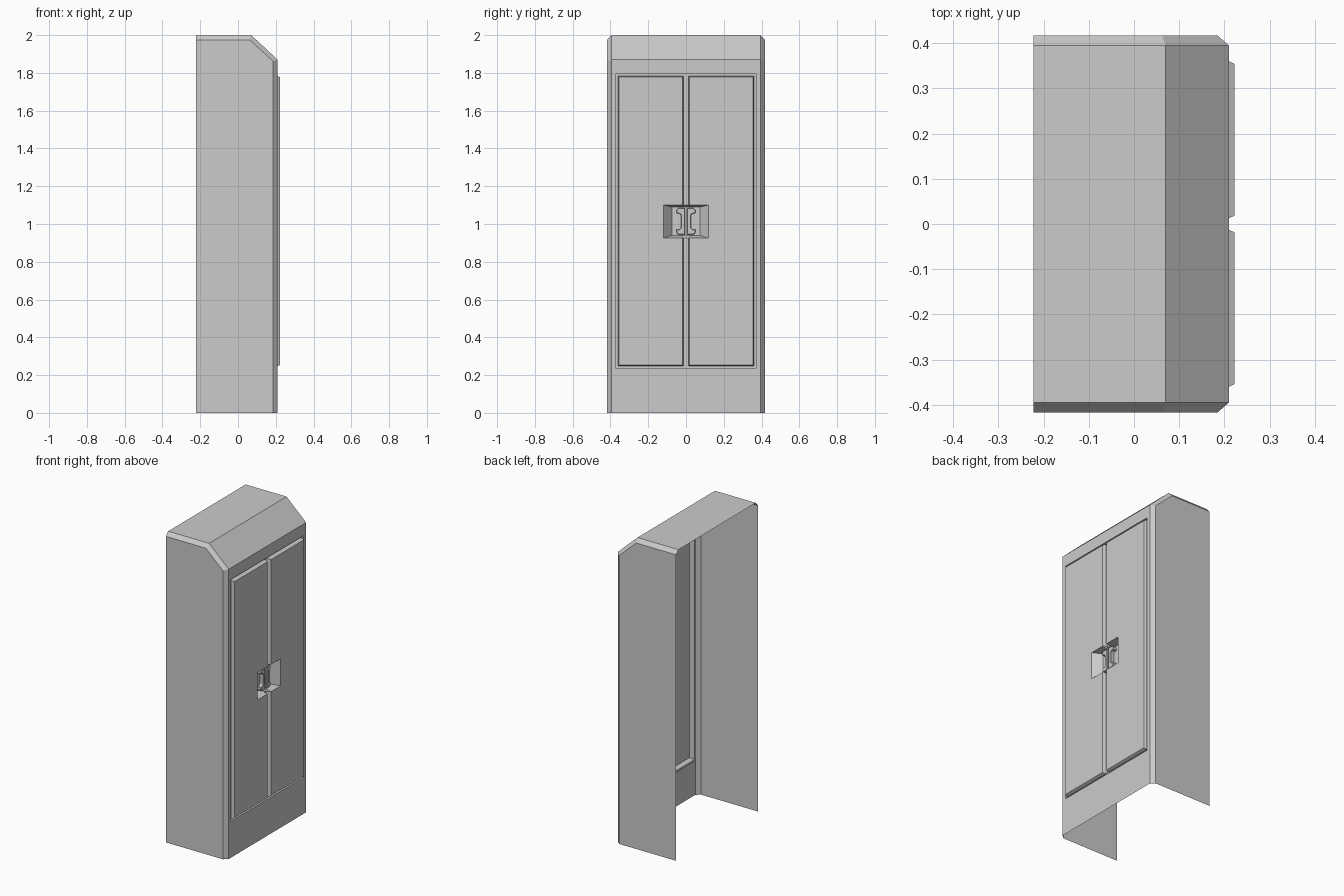
import bpy, bmesh

if "Cube" in bpy.data.objects:
    bpy.data.objects.remove(bpy.data.objects["Cube"])


def finish(name, bm, shell=True):
    """Weld, orient the surface towards +x and mirror it across y = 0."""
    bmesh.ops.remove_doubles(bm, verts=bm.verts, dist=1e-5)
    bmesh.ops.recalc_face_normals(bm, faces=bm.faces)
    bm.normal_update()
    if shell and sum(f.normal.x * f.calc_area() for f in bm.faces) < 0:
        bmesh.ops.reverse_faces(bm, faces=bm.faces)
    me = bpy.data.meshes.new(name)
    bm.to_mesh(me)
    bm.free()
    ob = bpy.data.objects.new(name, me)
    bpy.context.collection.objects.link(ob)
    m = ob.modifiers.new("mirror", "MIRROR")
    m.use_axis = (False, True, False)
    m.merge_threshold = 1e-4
    return ob


def loft(bm, *chains):
    """Bridge open chains of 3D points with quads."""
    rows = [[bm.verts.new(p) for p in c] for c in chains]
    for a, b in zip(rows, rows[1:]):
        for i in range(len(a) - 1):
            bm.faces.new((a[i], a[i + 1], b[i + 1], b[i]))


def u_chain(x, y0, y1, z0, z1):
    """Three sides of a rectangle in the plane x, open towards the centre."""
    return [(x, y0, z0), (x, y1, z0), (x, y1, z1), (x, y0, z1)]


BACK, FACE, GROOVE, DOOR, FLOOR = -0.222, 0.21, 0.19, 0.222, 0.172
Z0, Z1 = 0.925, 1.10      # handle pocket height range

# Cabinet shell: top, slope, chamfered corner and side (open back and base)
bm = bmesh.new()
top = [(BACK, 2.0), (0.07, 2.0), (FACE, 1.87), (FACE, 0.0)]
side = [(BACK, 1.975), (0.062, 1.975), (0.185, 1.862), (0.185, 0.0)]
loft(bm, [(x, 0, z) for x, z in top[:3]], [(x, 0.395, z) for x, z in top[:3]])
loft(bm, [(x, 0.395, z) for x, z in top], [(x, 0.417, z) for x, z in side])
s = [bm.verts.new((x, 0.417, z)) for x, z in side]
bm.faces.new(s + [bm.verts.new((BACK, 0.417, 0))])
# Front frame and the groove around the doors
loft(bm, u_chain(FACE, 0, 0.395, 0, 1.87),
     u_chain(FACE, 0, 0.37, 0.235, 1.795),
     u_chain(GROOVE, 0, 0.37, 0.235, 1.795),
     u_chain(GROOVE, 0, 0.36, 0.247, 1.783))
# Groove between the doors
for a, b in ((0.247, Z0), (Z1, 1.783)):
    loft(bm, [(GROOVE, 0, a), (GROOVE, 0, b)], [(GROOVE, 0.013, a), (GROOVE, 0.013, b)])
finish("cabinet_shell", bm)

# Raised doors with sloping edges, notched for the handle pocket
bm = bmesh.new()


def rim(x, y0, y1, z0, z1):
    c = u_chain(x, y0, y1, z0, z1)
    return [(x, y0, Z0)] + c + [(x, y0, Z1)]


loft(bm, rim(GROOVE, 0.013, 0.36, 0.247, 1.783),
     rim(FACE, 0.013, 0.36, 0.247, 1.783),
     rim(DOOR, 0.018, 0.354, 0.253, 1.777))
loft(bm, u_chain(DOOR, 0.018, 0.354, 0.253, 1.777),
     u_chain(DOOR, 0.018, 0.118, Z0, Z1))
finish("doors", bm)

# Handle pocket sunk into the doors
bm = bmesh.new()
inner = u_chain(FLOOR, 0.018, 0.075, Z0 + 0.015, Z1 - 0.01)
loft(bm, u_chain(DOOR, 0.018, 0.118, Z0, Z1), inner)
bm.faces.new([bm.verts.new(p) for p in inner])
mid = [(GROOVE, Z0), (FLOOR, Z0 + 0.015), (FLOOR, Z1 - 0.01), (GROOVE, Z1)]
loft(bm, [(x, 0, z) for x, z in mid], [(x, 0.018, z) for x, z in mid])
finish("handle_pocket", bm)

# Bracket-shaped pull handles
bm = bmesh.new()
half = [(0.005, 0.07), (0.04, 0.07), (0.05, 0.06), (0.05, 0.042),
        (0.035, 0.042), (0.026, 0.032)]
outline = half + [(y, -z) for y, z in reversed(half)]
f = bm.faces.new([bm.verts.new((FLOOR, y, 1.014 + z)) for y, z in outline])
ext = bmesh.ops.extrude_face_region(bm, geom=[f])
moved = [v for v in ext["geom"] if isinstance(v, bmesh.types.BMVert)]
bmesh.ops.translate(bm, verts=moved, vec=(0.028, 0, 0))
handle = finish("handles", bm, shell=False)
bev = handle.modifiers.new("bevel", "BEVEL")
bev.width = 0.003
bev.segments = 1
